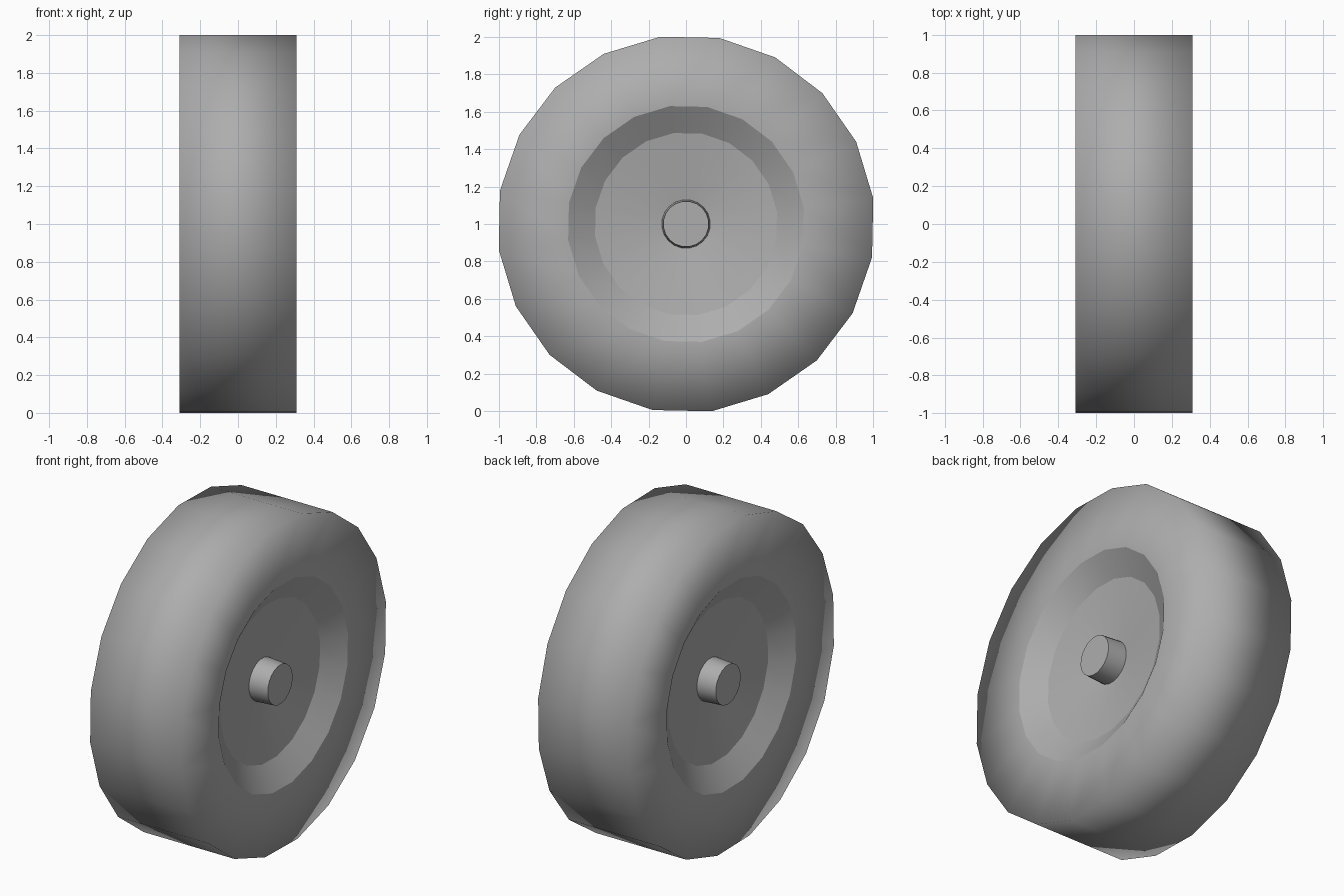
import bpy, math

if "Cube" in bpy.data.objects:
    bpy.data.objects.remove(bpy.data.objects["Cube"])

SIDES = 20
TURN = math.radians(7.8)   # rotation of the polygon about the axle
CENTRE_Z = 1.0

# darker grey shared by all parts
grey = bpy.data.materials.new("dark_grey")
grey.diffuse_color = (0.42, 0.42, 0.42, 1)
grey.use_nodes = True
grey.node_tree.nodes["Principled BSDF"].inputs["Base Color"].default_value = grey.diffuse_color


def lathe(name, profile, sharp_radii=()):
    """Revolve (x, radius) points around the x axis; radius 0 closes to a cap."""
    verts, faces, rings = [], [], []
    for x, r in profile:
        start = len(verts)
        count = SIDES if r > 0 else 1
        for i in range(count):
            a = TURN + 2 * math.pi * i / SIDES
            verts.append((x, r * math.cos(a), r * math.sin(a)))
        rings.append([start + i % count for i in range(SIDES)])
    for ra, rb in zip(rings, rings[1:]):
        for i in range(SIDES):
            j = (i + 1) % SIDES
            face = [ra[i], ra[j], rb[j], rb[i]]
            faces.append(list(dict.fromkeys(face)))
    mesh = bpy.data.meshes.new(name)
    mesh.from_pydata(verts, [], faces)
    mesh.update()
    for p in mesh.polygons:
        p.use_smooth = True
    # crease the chosen rings
    for e in mesh.edges:
        a, b = (mesh.vertices[v].co for v in e.vertices)
        ra, rb = math.hypot(a.y, a.z), math.hypot(b.y, b.z)
        if abs(a.x - b.x) < 1e-5 and any(
                abs(ra - s) < 1e-4 and abs(rb - s) < 1e-4 for s in sharp_radii):
            e.use_edge_sharp = True
    mesh.materials.append(grey)
    obj = bpy.data.objects.new(name, mesh)
    obj.location.z = CENTRE_Z
    bpy.context.collection.objects.link(obj)
    return obj


def flip(points):
    return [(-x, r) for x, r in reversed(points)]


# tyre: flat tread and side walls, smooth shaded over the corners
side = [(0.31, 1.009), (0.31, 0.635)]
lathe("tyre", flip(side) + side)

# rims: sloped lip and a shallow dished disc on each side
rim = [(0.31, 0.635), (0.22, 0.49), (0.165, 0.13)]
# hubs: short, slightly tapered axle ends
hub = [(0.165, 0.13), (0.288, 0.122), (0.288, 0)]

for label, mirrored in (("right", False), ("left", True)):
    for part, pts, sharp in (("rim", rim, (0.49,)), ("hub", hub, (0.122,))):
        lathe(f"{label}_{part}", flip(pts) if mirrored else pts, sharp)
